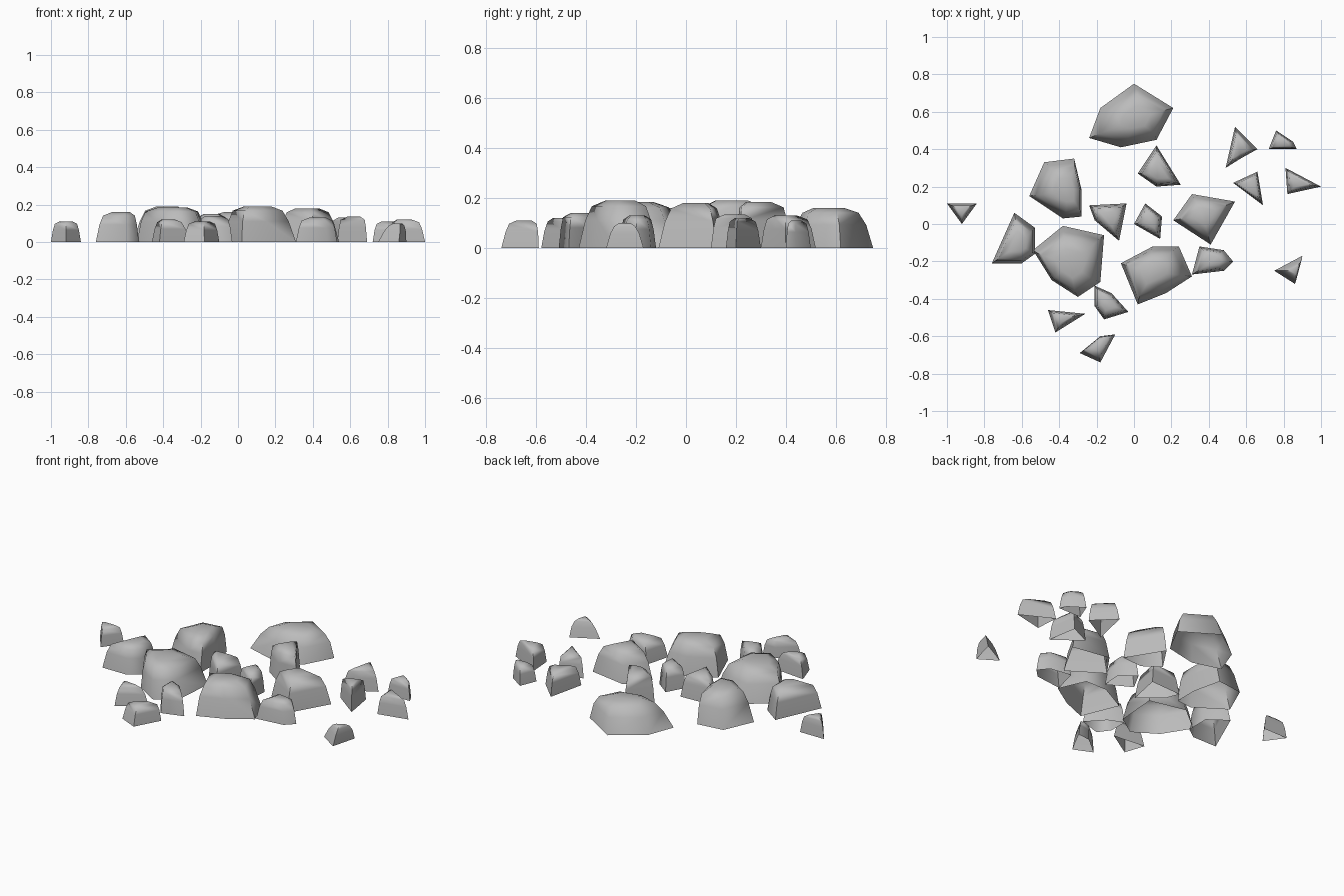
import bpy
import bmesh
import math
from mathutils import Vector

# Remove the default cube only
cube = bpy.data.objects.get("Cube")
if cube:
    bpy.data.objects.remove(cube, do_unlink=True)

# One stone material
stone = bpy.data.materials.new("stone grey")
stone.use_nodes = True
stone_colour = (0.5, 0.5, 0.5, 1)
stone.diffuse_color = stone_colour
stone.node_tree.nodes["Principled BSDF"].inputs["Base Color"].default_value = stone_colour


def rock(name, height, *footprint, crown=.74, lean=(0, 0)):
    """Hollow rock shell lofted upwards from a footprint outline, open underneath.

    crown is the width of the shoulder as a share of the footprint,
    lean is the sideways shift of the top."""
    corners = [Vector((x, y, 0)) for x, y in footprint]
    centre = sum(corners, Vector()) / len(corners)
    top = Vector((*lean, height))
    bm = bmesh.new()
    rings = []
    for rise, spread in ((0, 1), (.58, (1 + crown) / 2), (.88, crown), (1, crown * .55)):
        rings.append([bm.verts.new((corner - centre) * spread + top * rise)
                      for corner in corners])
    for lower, upper in zip(rings, rings[1:]):
        for i in range(len(corners)):
            # Footprints run clockwise or anticlockwise; normals are unified below
            bm.faces.new((lower[i - 1], lower[i], upper[i], upper[i - 1]))
    cap = bm.faces.new(rings[-1])
    bmesh.ops.recalc_face_normals(bm, faces=bm.faces)
    if cap.normal.z < 0:
        bmesh.ops.reverse_faces(bm, faces=bm.faces)

    mesh = bpy.data.meshes.new(name)
    bm.to_mesh(mesh)
    bm.free()
    mesh.materials.append(stone)
    obj = bpy.data.objects.new(name, mesh)
    obj.location = centre
    bpy.context.collection.objects.link(obj)

    bpy.ops.object.select_all(action="DESELECT")
    obj.select_set(True)
    bpy.context.view_layer.objects.active = obj
    bpy.ops.object.shade_smooth_by_angle(angle=math.radians(75))


# Large boulders
rock("boulder_back", .16,
     (0, .75), (-.18, .62), (-.24, .46), (-.07, .41), (.12, .45), (.21, .62),
     crown=.66, lean=(.03, .01))
rock("boulder_back_right", .19,
     (-.32, .35), (-.48, .33), (-.56, .15), (-.38, .03), (-.28, .04), (-.28, .18),
     lean=(.02, 0))
rock("boulder_front_right", .185,
     (-.38, -.01), (-.16, -.06), (-.18, -.31), (-.3, -.39), (-.44, -.3), (-.54, -.14),
     lean=(-.01, -.01))
rock("boulder_front_left", .19,
     (-.07, -.21), (.1, -.12), (.24, -.12), (.31, -.28), (.17, -.37), (.02, -.43),
     crown=.7, lean=(-.02, 0))
rock("boulder_left", .18,
     (.31, .16), (.54, .12), (.41, -.11), (.21, .02), crown=.68)
rock("boulder_right", .16,
     (-.64, .06), (-.53, -.02), (-.53, -.16), (-.6, -.21), (-.76, -.21))

# Middle-sized stones
rock("stone_back_column", .185,
     (.12, .42), (.02, .27), (.12, .2), (.25, .21), crown=.8)
rock("stone_centre_right", .15,
     (-.24, .1), (-.04, .11), (-.08, -.09), (-.21, .02))
rock("stone_centre_left", .14,
     (.06, .11), (.15, .04), (.14, -.08), (0, 0))
rock("stone_left", .13,
     (.35, -.12), (.48, -.14), (.53, -.2), (.48, -.25), (.31, -.27))
rock("stone_front", .14,
     (-.21, -.33), (-.12, -.37), (-.03, -.47), (-.16, -.51), (-.21, -.44), crown=.8)
rock("stone_back_left", .13,
     (.54, .52), (.66, .4), (.57, .35), (.49, .3))

# Small outlying shards
rock("shard_back_left_corner", .11,
     (.76, .5), (.85, .44), (.87, .4), (.72, .4))
rock("shard_left_inner", .135,
     (.66, .28), (.53, .22), (.69, .1), crown=.8)
rock("shard_left_outer", .12,
     (.81, .3), (1, .2), (.82, .16))
rock("shard_right_outer", .11,
     (-1, .11), (-.84, .11), (-.92, 0))
rock("shard_front_right", .12,
     (-.46, -.46), (-.26, -.48), (-.42, -.58), crown=.65)
rock("shard_front", .11,
     (-.18, -.6), (-.1, -.59), (-.18, -.74), (-.29, -.69), lean=(0, .01))
rock("shard_front_left_corner", .1,
     (.9, -.17), (.75, -.25), (.86, -.32), crown=.55, lean=(.02, 0))
